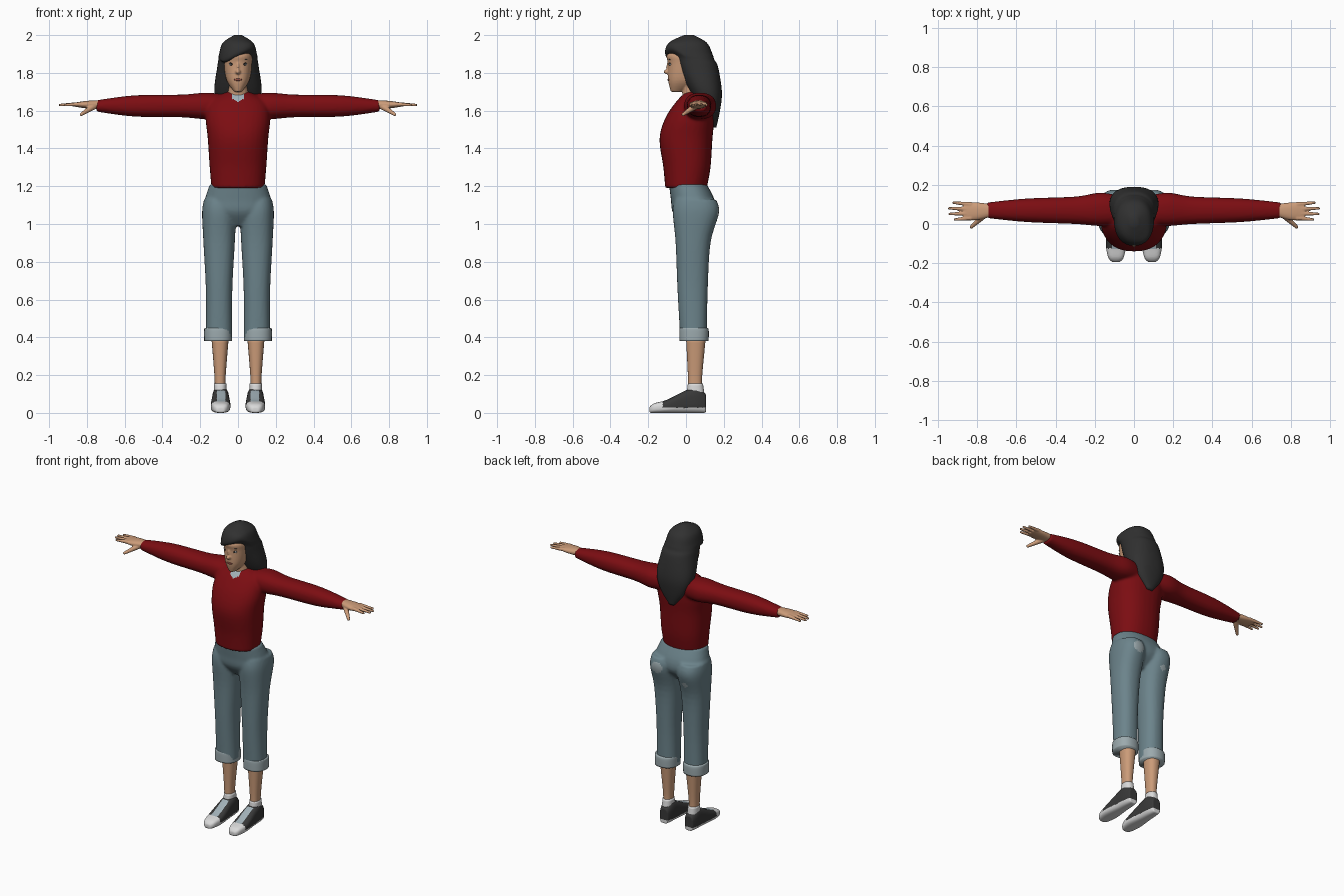
import bpy, bmesh, math
from mathutils import Matrix, Vector

cube = bpy.data.objects.get("Cube")
if cube:
    bpy.data.objects.remove(cube)


def material(name, *rgb):
    mat = bpy.data.materials.new(name)
    mat.use_nodes = True
    mat.diffuse_color = (*rgb, 1)
    mat.node_tree.nodes["Principled BSDF"].inputs["Base Color"].default_value = (*rgb, 1)
    return mat


SKIN = material("skin", .6, .33, .19)
HAIR = material("charcoal hair", .03, .03, .03)
RED = material("dark red knit", .2, .004, .006)
DENIM = material("blue grey denim", .15, .23, .26)
FADED = material("faded denim", .33, .4, .42)
WHITE = material("white rubber", .7, .7, .7)
CANVAS = material("dark canvas", .04, .04, .04)
PALE = material("pale blue grey", .36, .44, .48)
LIPS = material("brown lips", .25, .07, .05)
SIDES = (("left", 1), ("right", -1))


def bezier(points, t):
    while len(points) > 1:
        points = [p.lerp(q, t) for p, q in zip(points, points[1:])]
    return points[0]


def smooth_rows(rows, steps):
    """Resample cross-section rows along a smooth spline."""
    rows = [Vector(r) for r in rows]
    padded = [rows[0], *rows, rows[-1]]
    result = [rows[0]]
    for before, start, end, after in zip(padded, padded[1:], padded[2:], padded[3:]):
        handles = [start, start + (end - before) / 6, end - (after - start) / 6, end]
        result += [bezier(handles, (i + 1) / steps) for i in range(steps)]
    return result


def loft(bm, rows, mid=0, axis="z", side=1, power=2.3, steps=5, count=32):
    """Skin rows of: position on the axis, half width, then low and high edge in depth."""
    rings = []
    for pos, half, low, high in smooth_rows(rows, steps):
        ring = []
        for i in range(count):
            angle = math.tau * i / count
            u, v = (math.copysign(abs(f) ** (2 / power), f)
                    for f in (math.cos(angle), math.sin(angle)))
            wide = mid + half * u
            deep = (low + high) / 2 + (high - low) / 2 * v
            x, y, z = {"z": (wide, deep, pos), "x": (pos, deep, wide), "y": (wide, pos, deep)}[axis]
            ring.append(bm.verts.new((x * side, y, z)))
        rings.append(ring)
    for ring, above in zip(rings, rings[1:]):
        for i in range(count):
            bm.faces.new((ring[i - 1], ring[i], above[i], above[i - 1]))
    bm.faces.new(rings[0])
    bm.faces.new(rings[-1])


def ball(bm, centre, radii):
    matrix = Matrix.Translation(centre) @ Matrix.Diagonal((*radii, 1))
    bmesh.ops.create_uvsphere(bm, u_segments=16, v_segments=10, radius=1, matrix=matrix)


def rod(bm, start, end, thick, thin):
    """Tapered round bar between two points, with a rounded tip."""
    start, end = Vector(start), Vector(end)
    along = end - start
    turn = along.to_track_quat("Z", "Y").to_matrix().to_4x4()
    bmesh.ops.create_cone(bm, cap_ends=True, segments=16, radius1=thick, radius2=thin,
                          depth=along.length, matrix=Matrix.Translation((start + end) / 2) @ turn)
    ball(bm, end, (thin, thin, thin))


def finish(bm, name, mats, voxel=0, rule=None, relax=3):
    """Make an object, optionally fuse its overlapping pieces, and colour faces by rule."""
    bmesh.ops.recalc_face_normals(bm, faces=bm.faces)
    mesh = bpy.data.meshes.new(name)
    bm.to_mesh(mesh)
    bm.free()
    ob = bpy.data.objects.new(name, mesh)
    bpy.context.scene.collection.objects.link(ob)
    if voxel:
        fuse = ob.modifiers.new("fuse", "REMESH")
        fuse.mode, fuse.voxel_size = "VOXEL", voxel
        soften = ob.modifiers.new("soften", "SMOOTH")
        soften.iterations = relax
        graph = bpy.context.evaluated_depsgraph_get()
        mesh = bpy.data.meshes.new_from_object(ob.evaluated_get(graph))
        ob.modifiers.clear()
        ob.data = mesh
    mesh.materials.clear()
    for mat in mats:
        mesh.materials.append(mat)
    for face in mesh.polygons:
        face.use_smooth = True
        face.material_index = rule(face.center, face.normal) if rule else 0


# Sweater: torso and sleeves fused, with a pale undershirt in the neckline
def neckline(centre, normal):
    return int(centre.y < .03 and abs(centre.x) < .035 and centre.z > 1.645 + abs(centre.x) / 2)


bm = bmesh.new()
loft(bm, [(1.19, .14, -.11, .11), (1.3, .15, -.12, .13), (1.45, .16, -.14, .14),
          (1.56, .17, -.11, .15), (1.65, .15, -.05, .15), (1.7, .06, 0, .11)])
for label, side in SIDES:
    loft(bm, [(.06, .06, 0, .14), (.17, .07, -.01, .16), (.3, .06, 0, .14),
              (.55, .056, .01, .13), (.75, .03, .03, .11)], 1.625, "x", side)
finish(bm, "sweater", [RED, PALE], .009, neckline)


# Trousers: hips and both legs fused, with worn spots on the seat
def worn(centre, normal):
    big, small = Vector((.1, .15, 1.07)), Vector((-.1, .15, 1))
    return int((centre - big).length < .042 or (centre - small).length < .02)


bm = bmesh.new()
loft(bm, [(.99, .1, -.02, .09), (1.06, .18, -.07, .15), (1.13, .175, -.08, .15), (1.21, .15, -.09, .11)])
for label, side in SIDES:
    loft(bm, [(.39, .07, -.03, .11), (.65, .07, -.045, .115), (.9, .083, -.055, .13),
              (1.06, .09, -.07, .175), (1.13, .08, -.06, .16)], .1, "z", side)
finish(bm, "trousers", [DENIM, FADED], .009, worn)


# Turned-up cuffs, bare shins, socks and shoes
def shoe_colour(centre, normal):
    if centre.z < .026 or centre.y < -.125:
        return 1
    tongue = abs(abs(centre.x) - .09) < .024 and normal.z > .3 and centre.y < 0
    return 2 if tongue else 0


for label, side in SIDES:
    bm = bmesh.new()
    loft(bm, [(.38, .074, -.035, .12), (.44, .074, -.035, .12), (.45, .07, -.03, .11)], .105, "z", side)
    finish(bm, label + "_cuff", [FADED])

    bm = bmesh.new()
    loft(bm, [(.12, .028, .01, .085), (.2, .03, .01, .086), (.4, .046, 0, .105)], .095, "z", side)
    finish(bm, label + "_shin", [SKIN])

    bm = bmesh.new()
    loft(bm, [(.08, .035, 0, .1), (.155, .032, .01, .09)], .094, "z", side)
    finish(bm, label + "_sock", [WHITE])

    bm = bmesh.new()
    loft(bm, [(-.194, .02, 0, .03), (-.17, .04, 0, .05), (-.1, .052, 0, .07), (0, .046, 0, .12),
              (.06, .042, 0, .135), (.105, .03, 0, .1)], .092, "y", side, 3)
    finish(bm, label + "_shoe", [CANVAS, WHITE, PALE], .005, shoe_colour)

# Hands: palm, four fingers and a thumb fused
for label, side in SIDES:
    bm = bmesh.new()
    loft(bm, [(.72, .023, .04, .1), (.8, .02, .02, .11), (.87, .01, .02, .11)], 1.632, "x", side)
    for i in range(4):
        y = .031 + .023 * i
        reach = .945 - .012 * (i - 1.6) ** 2
        rod(bm, (.83 * side, y, 1.635), (reach * side, y * 1.25 - .016, 1.63), .012, .007)
    rod(bm, (.76 * side, .05, 1.625), (.83 * side, -.015, 1.58), .018, .009)
    finish(bm, label + "_hand", [SKIN], .004, None, 2)

# Head: skull, neck and nose fused
bm = bmesh.new()
loft(bm, [(1.7, .02, -.08, -.02), (1.76, .06, -.094, .07), (1.85, .076, -.096, .11),
          (1.9, .075, -.1, .11), (1.96, .04, -.04, .06)])
rod(bm, (0, .04, 1.62), (0, .03, 1.76), .06, .05)
ball(bm, (0, -.094, 1.806), (.014, .025, .014))
ball(bm, (0, -.092, 1.83), (.008, .013, .03))
finish(bm, "head", [SKIN], .005, None, 2)

# Face details
bm = bmesh.new()
ball(bm, (0, -.09, 1.764), (.022, .008, .007))
finish(bm, "lips", [LIPS])
features = (("eye", WHITE, -.082, 1.845, (.014, .008, .006)),
            ("iris", HAIR, -.087, 1.845, (.006, .006, .006)),
            ("eyelid", HAIR, -.083, 1.852, (.016, .008, .002)),
            ("eyebrow", HAIR, -.085, 1.87, (.018, .007, .003)))
for label, side in SIDES:
    for part, mat, y, z, radii in features:
        bm = bmesh.new()
        ball(bm, (side * .034, y, z), radii)
        finish(bm, label + "_" + part, [mat])

# Long hair, with a fringe swept down from a side parting
bm = bmesh.new()
loft(bm, [(1.51, .02, .13, .16), (1.6, .09, .09, .18), (1.7, .125, .02, .19), (1.83, .11, -.045, .17),
          (1.87, .104, -.065, .15), (1.9, .1, -.11, .14), (1.96, .08, -.09, .11), (2, .02, -.01, .04)])
for v in bm.verts:
    if v.co.y < 0 and 1.8 < v.co.z < 1.97:
        fade = math.sin((v.co.z - 1.8) / .17 * math.pi)
        v.co.z += .45 * v.co.x * fade * min(1, -v.co.y / .08)
finish(bm, "hair", [HAIR])
